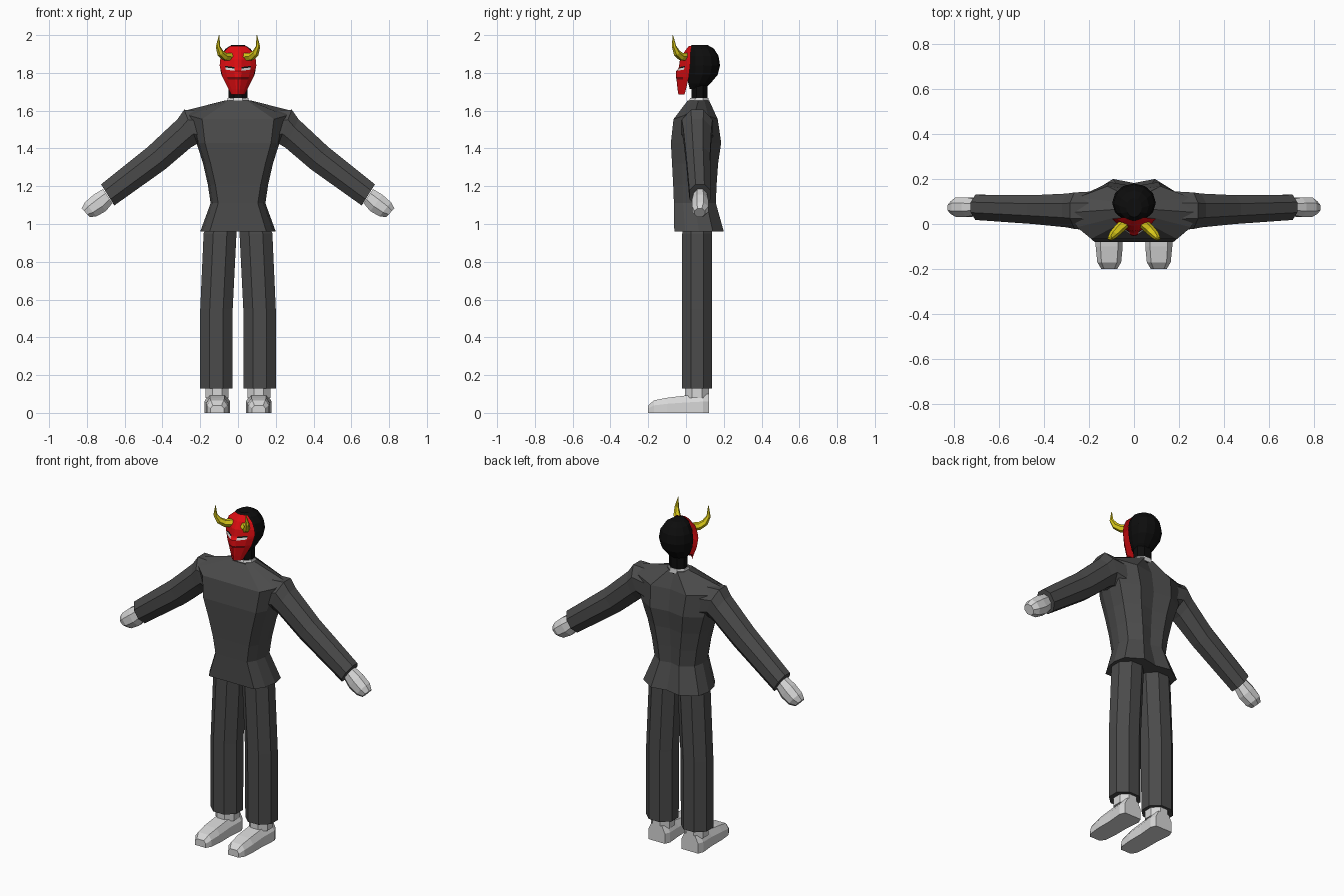
import bpy, bmesh, math
from mathutils import Vector

if "Cube" in bpy.data.objects:
    bpy.data.objects.remove(bpy.data.objects["Cube"])


def colour(name, r, g, b):
    m = bpy.data.materials.new(name)
    m.diffuse_color = (r, g, b, 1)
    m.use_nodes = True
    m.node_tree.nodes["Principled BSDF"].inputs["Base Color"].default_value = m.diffuse_color
    return m


SUIT = colour("charcoal cloth", 0.07, 0.07, 0.07)
PALE = colour("pale grey", 0.68, 0.68, 0.68)
BLACK = colour("black", 0.004, 0.004, 0.004)
RED = colour("red", 0.75, 0.004, 0.006)
DARK_RED = colour("dark red", 0.22, 0.003, 0.004)
YELLOW = colour("horn yellow", 0.7, 0.58, 0.01)


def finish(name, bm, mats, mirror=False):
    bmesh.ops.remove_doubles(bm, verts=bm.verts, dist=0.0005)
    bmesh.ops.recalc_face_normals(bm, faces=bm.faces)
    me = bpy.data.meshes.new(name)
    bm.to_mesh(me)
    bm.free()
    for m in mats:
        me.materials.append(m)
    ob = bpy.data.objects.new(name, me)
    bpy.context.collection.objects.link(ob)
    if mirror:
        ob.modifiers.new("mirror", "MIRROR")
    return ob


def loft(name, rings, mat, mirror=False):
    """Skin a list of equal-length point rings and cap both ends."""
    bm = bmesh.new()
    vs = [[bm.verts.new(p) for p in r] for r in rings]
    n = len(vs[0])
    for a, b in zip(vs, vs[1:]):
        for i in range(n):
            j = (i + 1) % n
            bm.faces.new((a[i], a[j], b[j], b[i]))
    bm.faces.new(vs[0])
    bm.faces.new(vs[-1])
    return finish(name, bm, [mat], mirror)


def octagon(c, u, v):
    """Eight-sided ring with flat sides, half-extents u and v about c."""
    k = 1 / math.cos(math.pi / 8)
    angles = [(i + 0.5) * math.pi / 4 for i in range(8)]
    return [Vector(c) + k * (math.cos(a) * Vector(u) + math.sin(a) * Vector(v)) for a in angles]


def flat_ring(x0, x1, y0, y1, z):
    return octagon(((x0 + x1) / 2, (y0 + y1) / 2, z), ((x1 - x0) / 2, 0, 0), (0, (y1 - y0) / 2, 0))


def limb_ring(ux, uz, lx, lz, y0, y1):
    """Ring spanned between an upper and a lower edge point."""
    return octagon(((ux + lx) / 2, (y0 + y1) / 2, (uz + lz) / 2),
                   ((ux - lx) / 2, 0, (uz - lz) / 2), (0, (y1 - y0) / 2, 0))


# Trouser legs
loft("trouser_leg", [flat_ring(0.03, 0.2, -0.02, 0.138, 0.13),
                     flat_ring(0.028, 0.2, -0.02, 0.138, 0.55),
                     flat_ring(0.008, 0.182, -0.02, 0.138, 0.95),
                     flat_ring(0.004, 0.15, -0.01, 0.13, 1.02)], SUIT, True)

# Ankles and shoes
loft("ankle", [flat_ring(0.05, 0.172, -0.005, 0.122, z) for z in (0.08, 0.14)], PALE, True)
shoe = []
for y, w, h in [(-0.2, 0.035, 0.04), (-0.17, 0.053, 0.066), (-0.1, 0.06, 0.08),
                (0, 0.06, 0.092), (0.09, 0.068, 0.1), (0.122, 0.055, 0.1)]:
    shoe.append([(0.11 + sx * w, y, h * sz) for sx, sz in
                 [(-1, 0), (1, 0), (1, 0.6), (0.65, 1), (-0.65, 1), (-1, 0.6)]])
loft("shoe", shoe, PALE, True)

# Jacket body: z, side z, front corner x, side x, front y, back y
jacket = []
for z, zs, wf, ws, yf, yb in [
        (0.96, 0.96, 0.15, 0.20, -0.062, 0.2),
        (1.11, 1.11, 0.105, 0.145, -0.064, 0.158),
        (1.21, 1.21, 0.12, 0.16, -0.068, 0.162),
        (1.32, 1.32, 0.145, 0.185, -0.074, 0.17),
        (1.43, 1.43, 0.175, 0.22, -0.08, 0.186),
        (1.555, 1.6, 0.19, 0.28, -0.066, 0.168),
        (1.655, 1.655, 0.045, 0.065, 0.01, 0.122)]:
    d, wm, zm = yb - yf, wf * 0.3 + ws * 0.7, z * 0.6 + zs * 0.4
    half = [(wf, yf, z), (wm, yf + 0.22 * d, zm), (ws, yf + 0.5 * d, zs),
            (wm, yb - 0.22 * d, zm), (wf * 0.62, yb, z)]
    jacket.append([(0, yf, z)] + half + [(0, yb - 0.018, z)] + [(-x, y, q) for x, y, q in half[::-1]])
loft("jacket", jacket, SUIT)

# Sleeves and hands
loft("sleeve", [limb_ring(0.18, 1.6, 0.16, 1.4, -0.03, 0.145),
                limb_ring(0.285, 1.605, 0.215, 1.425, -0.022, 0.14),
                limb_ring(0.32, 1.555, 0.25, 1.405, -0.015, 0.135),
                limb_ring(0.475, 1.41, 0.385, 1.29, 0, 0.128),
                limb_ring(0.725, 1.21, 0.655, 1.098, 0.018, 0.13)], SUIT, True)
loft("hand", [limb_ring(0.715, 1.185, 0.665, 1.11, 0.04, 0.11),
              limb_ring(0.765, 1.155, 0.70, 1.068, 0.032, 0.118),
              limb_ring(0.81, 1.115, 0.75, 1.04, 0.032, 0.118),
              limb_ring(0.828, 1.083, 0.785, 1.037, 0.045, 0.1)], PALE, True)

# Shirt collar and neck
loft("shirt_collar", [flat_ring(-0.062, 0.062, 0.012, 0.12, 1.64),
                      flat_ring(-0.054, 0.054, 0.022, 0.118, 1.667)], PALE)
loft("neck", [flat_ring(-0.05, 0.05, 0.03, 0.115, z) for z in (1.63, 1.78)], BLACK)

# Head: z, half width, front y, back y
loft("head", [[(w * math.cos(i * math.pi / 6), (a + b) / 2 + (b - a) / 2 * math.sin(i * math.pi / 6), z)
               for i in range(12)]
              for z, w, a, b in [(1.715, 0.04, 0.02, 0.1), (1.745, 0.065, 0.012, 0.13),
                                 (1.79, 0.088, 0.008, 0.168), (1.84, 0.097, 0.008, 0.18),
                                 (1.89, 0.09, 0.01, 0.172), (1.928, 0.066, 0.015, 0.148),
                                 (1.947, 0.035, 0.03, 0.115)]], BLACK)

# Mask: z, half width, centre y, edge y, colour slot of the painted columns above the row
rows = [(1.685, 0.036, -0.04, -0.008, 0), (1.715, 0.05, -0.045, 0.0, 0),
        (1.765, 0.076, -0.05, 0.012, 3), (1.778, 0.082, -0.054, 0.015, 0),
        (1.814, 0.093, -0.052, 0.02, 1), (1.826, 0.096, -0.042, 0.021, 2),
        (1.834, 0.097, -0.038, 0.022, 0), (1.87, 0.094, -0.032, 0.024, 0),
        (1.91, 0.078, -0.01, 0.025, 0), (1.942, 0.042, 0.015, 0.03, 0)]
cols = [-1, -0.7, -0.2, 0, 0.2, 0.7, 1]
bm = bmesh.new()
grid = []
for z, w, yc, ye, _ in rows:
    # painted rows dip toward the nose so the eyes look stern
    grid.append([bm.verts.new((f * w, yc + (ye - yc) * abs(f) ** 1.6,
                               z + (0.012 * (abs(f) - 0.45) if 1.8 < z < 1.85 else 0))) for f in cols])
for r in range(len(rows) - 1):
    for c in range(6):
        f = bm.faces.new((grid[r][c], grid[r][c + 1], grid[r + 1][c + 1], grid[r + 1][c]))
        slot = rows[r][4]
        eye_col, mouth_col = c in (1, 4), c in (1, 2, 3, 4)
        f.material_index = slot if (mouth_col if slot == 3 else eye_col) else 0
rim = [e for e in bm.edges if e.is_boundary]
back = bmesh.ops.holes_fill(bm, edges=rim, sides=0)["faces"]
bmesh.ops.triangulate(bm, faces=back)
finish("mask", bm, [RED, PALE, BLACK, DARK_RED])

# Horns: curved tapering tubes
path = [(0.04, 0.005, 1.885, 0.024), (0.07, -0.025, 1.886, 0.022), (0.093, -0.048, 1.905, 0.019),
        (0.106, -0.063, 1.94, 0.012), (0.1, -0.07, 2.0, 0.0015)]
pts = [Vector(p[:3]) for p in path]
side = Vector((1, 1, 0)).normalized()
horn = []
for i, p in enumerate(pts):
    t = (pts[min(i + 1, 4)] - pts[max(i - 1, 0)]).normalized()
    u = (side - t * side.dot(t)).normalized()
    v = t.cross(u)
    horn.append([p + path[i][3] * (math.cos(k * math.pi / 3) * u + math.sin(k * math.pi / 3) * v)
                 for k in range(6)])
loft("horn", horn, YELLOW, True)
